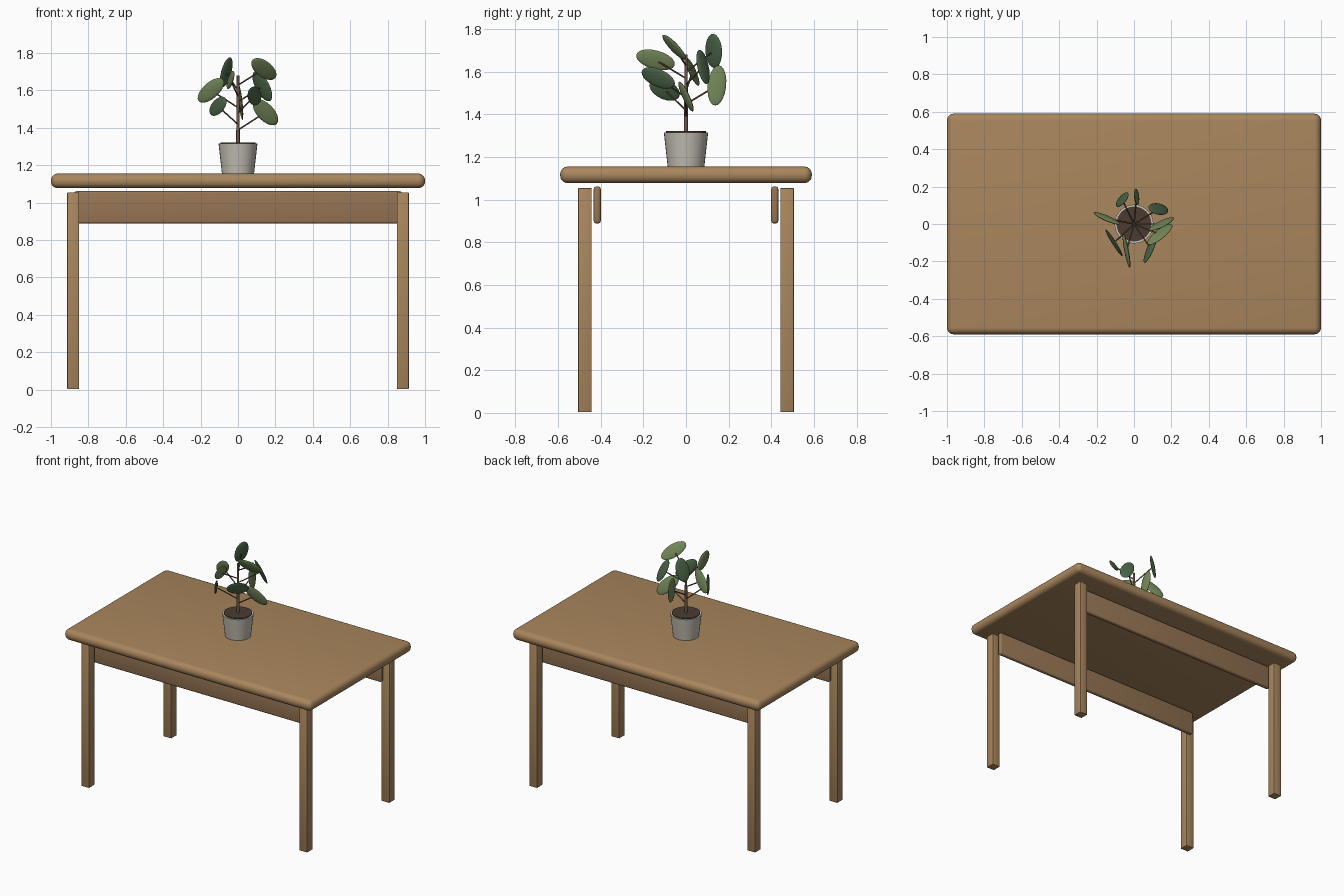
import bpy
from math import radians
from mathutils import Matrix, Vector

if "Cube" in bpy.data.objects:
    bpy.data.objects.remove(bpy.data.objects["Cube"])


def material(name, r, g, b):
    m = bpy.data.materials.new(name)
    m.diffuse_color = (r, g, b, 1)
    m.use_nodes = True
    m.node_tree.nodes["Principled BSDF"].inputs["Base Color"].default_value = m.diffuse_color
    return m


wood = material("wood", 0.40, 0.24, 0.11)
dark_wood = material("dark_wood", 0.31, 0.18, 0.09)
clay = material("pale_clay", 0.55, 0.52, 0.45)
earth = material("earth", 0.07, 0.045, 0.03)
bark = material("bark", 0.17, 0.10, 0.06)
greens = [material("light_green", 0.17, 0.24, 0.10),
          material("dark_green", 0.07, 0.13, 0.065)]


def finish(name, mat):
    ob = bpy.context.object
    ob.name = name
    ob.data.materials.append(mat)
    bpy.ops.object.shade_smooth_by_angle(angle=radians(35))
    return ob


def box(name, x, y, z, mat, bevel, segments):
    """Bevelled box from (min, max) ranges."""
    r = (x, y, z)
    bpy.ops.mesh.primitive_cube_add(size=1)
    ob = bpy.context.object
    ob.data.transform(Matrix.Translation([(a + b) / 2 for a, b in r])
                      @ Matrix.Diagonal([b - a for a, b in r] + [1]))
    mod = ob.modifiers.new("bevel", 'BEVEL')
    mod.width, mod.segments = bevel, segments
    bpy.ops.object.modifier_apply(modifier="bevel")
    return finish(name, mat)


def rod(name, a, b, r1, r2, mat, sides):
    """Tapered round bar between two points."""
    a, b = Vector(a), Vector(b)
    bpy.ops.mesh.primitive_cone_add(vertices=sides, radius1=r1, radius2=r2,
                                    depth=(b - a).length, location=(a + b) / 2)
    bpy.context.object.rotation_euler = (b - a).to_track_quat('Z', 'Y').to_euler()
    return finish(name, mat)


# Table: rounded top, four legs, front and back aprons
box("table_top", (-1, 1), (-0.59, 0.59), (1.077, 1.155), wood, 0.036, 5)
for sy, side in ((-1, "front"), (1, "back")):
    for sx, hand in ((-1, "left"), (1, "right")):
        cx, cy = sx * 0.881, sy * 0.474
        box(f"{side}_{hand}_leg", (cx - 0.032, cx + 0.032),
            (cy - 0.032, cy + 0.032), (0.003, 1.054), wood, 0.004, 2)
    cy = sy * 0.416
    box(f"{side}_apron", (-0.875, 0.875), (cy - 0.0165, cy + 0.0165),
        (0.888, 1.061), dark_wood, 0.012, 3)

# Pot, soil and stem
rod("plant_pot", (0, 0, 1.155), (0, 0, 1.315), 0.086, 0.104, clay, 32)
rod("soil", (0, 0, 1.30), (0, 0, 1.321), 0.093, 0.093, earth, 32)
rod("stem", (0, 0, 1.31), (0, 0, 1.68), 0.010, 0.007, bark, 12)

# Leaves spiralling upward: centre, half-length vector, half-width vector
leaves = [
    ((0.147, 0.00, 1.483), (0.060, 0.035, -0.063), (0.033, 0.000, 0.031)),
    ((-0.107, -0.10, 1.515), (0.045, -0.070, 0.030), (-0.005, 0.015, 0.042)),
    ((0.014, 0.145, 1.535), (0.010, -0.010, -0.094), (-0.002, 0.043, -0.005)),
    ((0.088, -0.13, 1.570), (-0.030, -0.078, 0.030), (0.020, 0.008, 0.041)),
    ((-0.145, 0.03, 1.600), (0.065, -0.032, 0.058), (-0.028, 0.000, 0.032)),
    ((0.130, 0.08, 1.622), (0.040, 0.012, -0.080), (0.035, -0.028, 0.013)),
    ((-0.040, -0.143, 1.655), (0.018, -0.090, 0.025), (0.005, 0.013, 0.042)),
    ((-0.063, 0.13, 1.697), (0.022, 0.000, 0.080), (0.025, 0.039, -0.007)),
    ((0.138, -0.055, 1.714), (0.060, 0.055, -0.050), (0.031, -0.006, 0.031)),
]
for i, (c, d, w) in enumerate(leaves):
    c, d, w = Vector(c), Vector(d), Vector(w)
    w -= d * (w.dot(d) / d.dot(d))
    n = d.cross(w).normalized() * 0.010
    basis = Matrix((d, w, n)).transposed().to_4x4()
    bpy.ops.mesh.primitive_uv_sphere_add(segments=20, ring_count=12)
    ob = bpy.context.object
    ob.data.transform(basis)
    ob.location = c
    finish(f"leaf_{i + 1}", greens[i % 2])
    start = Vector((0, 0, 1.388 + 0.03 * i))
    rod(f"leaf_stalk_{i + 1}", start, start.lerp(c, 0.9), 0.004, 0.004, bark, 8)
